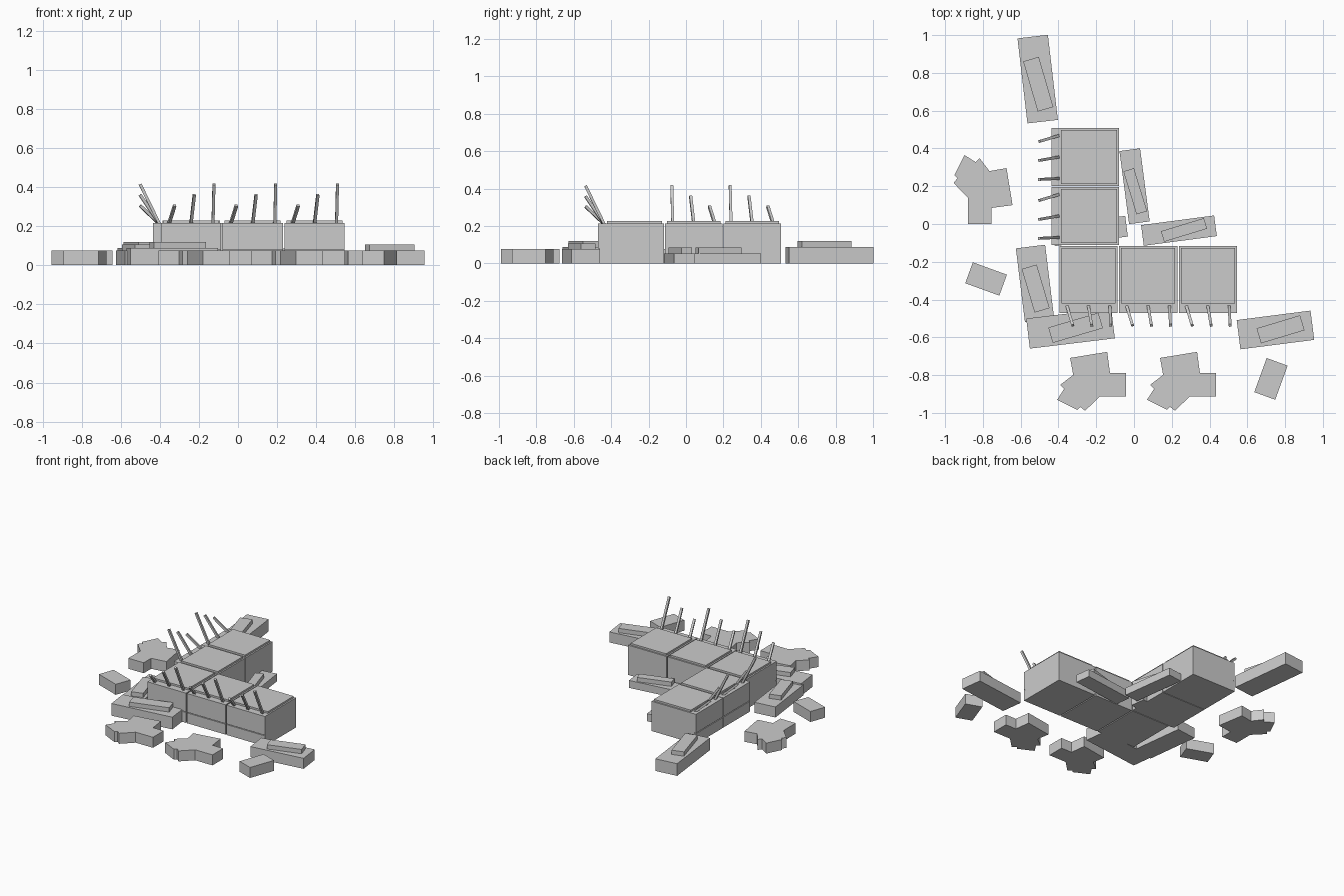
import bpy, bmesh
from math import radians
from mathutils import Matrix, Vector

cube = bpy.data.objects.get("Cube")
if cube:
    bpy.data.objects.remove(cube, do_unlink=True)

grey = bpy.data.materials.new("plain_grey")
grey.use_nodes = True
grey.diffuse_color = (0.6, 0.6, 0.6, 1)
grey.node_tree.nodes["Principled BSDF"].inputs["Base Color"].default_value = (0.6, 0.6, 0.6, 1)


def place(x, y, angle=0):
    return Matrix.Translation((x, y, 0)) @ Matrix.Rotation(radians(angle), 4, "Z")


def finish(name, bm, matrix):
    mesh = bpy.data.meshes.new(name)
    bmesh.ops.recalc_face_normals(bm, faces=bm.faces)
    bm.to_mesh(mesh)
    bm.free()
    mesh.materials.append(grey)
    obj = bpy.data.objects.new(name, mesh)
    obj.matrix_world = matrix
    bpy.context.collection.objects.link(obj)
    return obj


def box(name, matrix, x0, x1, y0, y1, z0, z1):
    bm = bmesh.new()
    size = Matrix.Diagonal((x1 - x0, y1 - y0, z1 - z0, 1))
    centre = Matrix.Translation(((x0 + x1) / 2, (y0 + y1) / 2, (z0 + z1) / 2))
    bmesh.ops.create_cube(bm, size=1, matrix=centre @ size)
    return finish(name, bm, matrix)


def prism(name, matrix, outline, height):
    bm = bmesh.new()
    face = bm.faces.new([bm.verts.new((x, y, 0)) for x, y in outline])
    top = bmesh.ops.extrude_face_region(bm, geom=[face])["geom"]
    bmesh.ops.translate(bm, vec=(0, 0, height),
                        verts=[v for v in top if isinstance(v, bmesh.types.BMVert)])
    return finish(name, bm, matrix)


def rod(name, matrix, start, end, thick=0.015):
    start, end = Vector(start), Vector(end)
    axis = end - start
    bm = bmesh.new()
    bmesh.ops.create_cube(bm, size=1, matrix=Matrix.Translation((start + end) / 2)
                          @ axis.to_track_quat("Z", "Y").to_matrix().to_4x4()
                          @ Matrix.Diagonal((thick, thick, axis.length, 1)))
    return finish(name, bm, matrix)


# Crate units: body, split front panels, raised lid and three leaning rods
def crate(name, x, y, angle):
    m = place(x, y, angle)
    w, d, h = 0.154, 0.1775, 0.215
    box(name + "_body", m, -w, w, -d + 0.01, d, 0, h)
    box(name + "_lower_panel", m, -w, w, -d, -d + 0.01, 0, 0.075)
    box(name + "_upper_panel", m, -w, w, -d, -d + 0.01, 0.08, h)
    box(name + "_lid", m, -0.143, 0.143, -0.128, 0.167, h, 0.228)
    for i in range(3):
        base_x = -0.113 + 0.113 * i
        rod(f"{name}_rod_{i + 1}", m, (base_x, -0.143, 0.21),
            (base_x + 0.03 - 0.0125 * i, -0.243, 0.305 + 0.055 * i))


for i in range(3):
    crate(f"front_crate_{i + 1}", -0.241 + 0.316 * i, -0.294, 0)
for i in range(2):
    crate(f"side_crate_{i + 1}", -0.258, 0.042 + 0.312 * i, -90)


# Stepped slabs: a base with a smaller skewed block on top
def slab(name, x, y, angle, length, width, height, step=0.031):
    m = place(x, y, angle)
    box(name + "_base", m, -length / 2, length / 2, -width / 2, width / 2, 0, height)
    top = m @ place(0.027, 0, 9.5)
    a, b = length * 0.305, width * 0.265
    box(name + "_top", top, -a, a, -b, b, height, height + step)


slab("back_slab", -0.51, 0.767, -83.3, 0.453, 0.162, 0.088)
slab("front_right_slab", -0.336, -0.553, 6.9, 0.453, 0.16, 0.088)
slab("right_slab", -0.524, -0.315, -83, 0.394, 0.156, 0.076)
slab("front_left_slab", 0.749, -0.561, 7.3, 0.394, 0.156, 0.076)
slab("inner_slab_1", 0.003, 0.2, -82.5, 0.39, 0.11, 0.054)
slab("inner_slab_2", 0.238, -0.035, 7.5, 0.39, 0.11, 0.054)
slab("inner_slab_3", -0.233, -0.037, 7.5, 0.39, 0.11, 0.054)

# Clusters with three blocky arms
outline = [(0, 0.06), (-0.085, 0.06), (-0.10, 0.172), (-0.296, 0.14), (-0.28, 0.05),
           (-0.349, -0.003), (-0.328, -0.024), (-0.365, -0.082), (-0.259, -0.135),
           (-0.243, -0.119), (-0.217, -0.14), (-0.138, -0.063), (0, -0.063)]
for i, (x, y, angle) in enumerate([(-0.042, -0.849, 0), (0.434, -0.849, 0), (-0.815, 0, -90)]):
    prism(f"arm_cluster_{i + 1}", place(x, y, angle), outline, 0.076)

# Loose blocks
for name, x, y, angle in [("right_block", -0.783, -0.291, -20), ("left_block", 0.725, -0.82, 70)]:
    box(name, place(x, y, angle), -0.096, 0.096, -0.059, 0.059, 0, 0.076)
